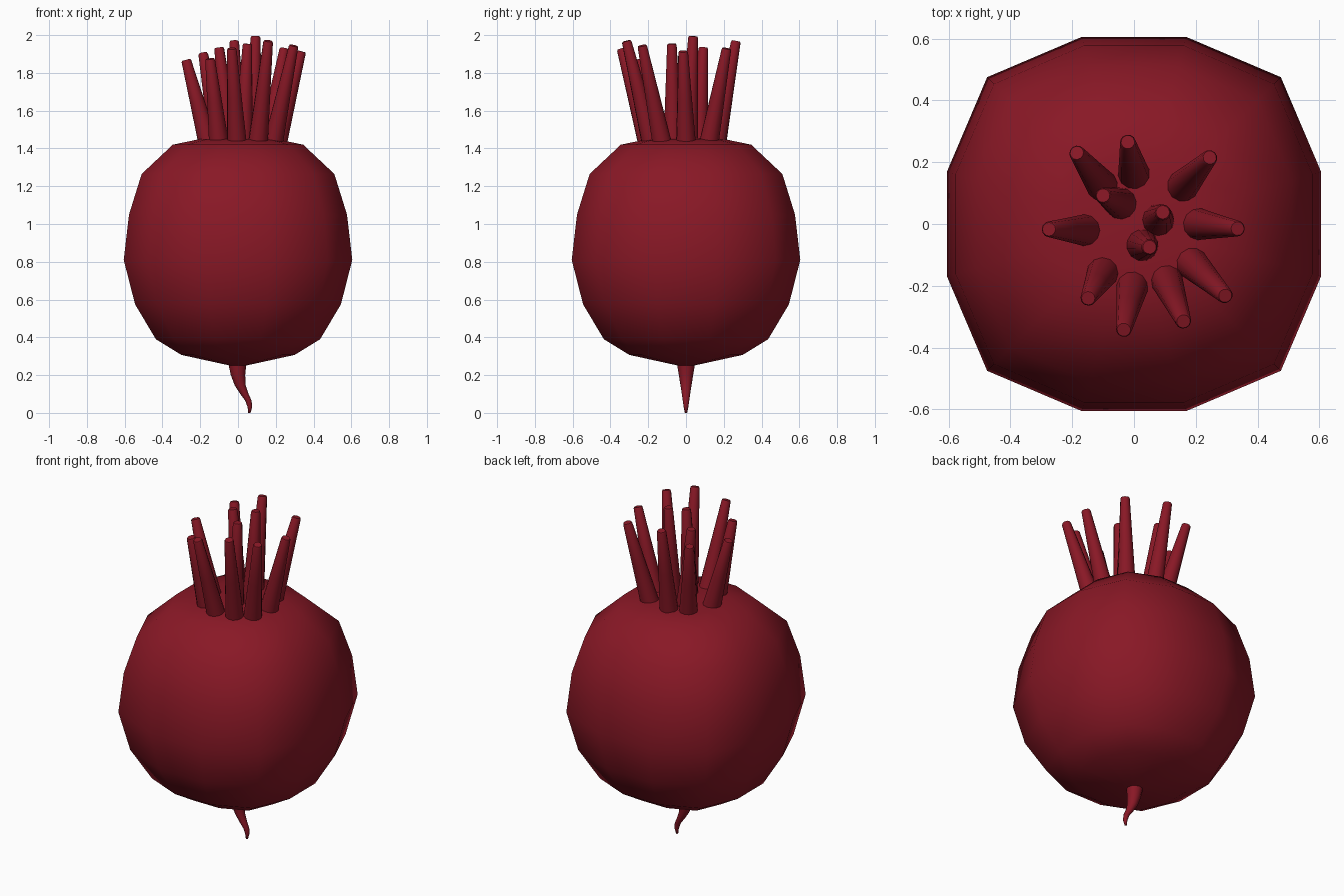
import bpy, math
from mathutils import Vector

if "Cube" in bpy.data.objects:
    bpy.data.objects.remove(bpy.data.objects["Cube"])

mat = bpy.data.materials.new("beet_red")
mat.diffuse_color = (0.25, 0.009, 0.019, 1)
mat.use_nodes = True
mat.node_tree.nodes["Principled BSDF"].inputs["Base Color"].default_value = mat.diffuse_color


def skin(name, rings, angle=180):
    """Join equal-sized point rings into a closed smooth surface."""
    n = len(rings[0])
    verts = [p for r in rings for p in r]
    faces = []
    for i in range(len(rings) - 1):
        for j in range(n):
            k = (j + 1) % n
            faces.append((i * n + j, i * n + k, (i + 1) * n + k, (i + 1) * n + j))
    faces.append(tuple(reversed(range(n))))
    faces.append(tuple(range(len(verts) - n, len(verts))))
    me = bpy.data.meshes.new(name)
    me.from_pydata(verts, [], faces)
    me.materials.append(mat)
    ob = bpy.data.objects.new(name, me)
    bpy.context.collection.objects.link(ob)
    bpy.ops.object.select_all(action='DESELECT')
    ob.select_set(True)
    bpy.context.view_layer.objects.active = ob
    bpy.ops.object.shade_smooth_by_angle(angle=math.radians(angle))
    return ob


def circle(c, r, n=12):
    return [(c[0] + r * math.cos(2 * math.pi * i / n),
             c[1] + r * math.sin(2 * math.pi * i / n), c[2]) for i in range(n)]


# Root body: slightly squared twelve-sided rings
outline = []
for q in range(4):
    c, s = round(math.cos(q * math.pi / 2)), round(math.sin(q * math.pi / 2))
    outline += [(x * c - y * s, x * s + y * c)
                for x, y in ((1, -0.28), (1, 0.28), (0.785, 0.785))]
profile = [(0.04, 0.25), (0.30, 0.307), (0.435, 0.39), (0.545, 0.575), (0.605, 0.81),
           (0.577, 1.05), (0.51, 1.265), (0.345, 1.42), (0.20, 1.45), (0.05, 1.455)]
skin("beet_root", [[(x * r, y * r, z) for x, y in outline] for r, z in profile])

# Curled tail
tail = [(0.06, 0.0, 0.006), (0.063, 0.03, 0.012), (0.055, 0.065, 0.017),
        (0.034, 0.10, 0.022), (0.012, 0.145, 0.029), (0.0, 0.20, 0.038),
        (-0.003, 0.25, 0.046), (-0.003, 0.30, 0.05)]
skin("tail", [circle((x, 0, z), r) for x, z, r in tail])

# Cut stems: base x, y then tip x, y, z
stems = [(-.10, .12, -.185, .23, 1.91), (.0, .16, -.02, .265, 1.975),
         (.155, .12, .245, .215, 1.935), (.205, 0, .335, -.015, 1.92),
         (.185, -.125, .295, -.232, 1.95), (.105, -.18, .16, -.315, 1.975),
         (-.005, -.20, -.033, -.342, 1.935), (-.10, -.155, -.148, -.24, 1.88),
         (-.155, -.02, -.275, -.017, 1.875), (-.04, .065, -.10, .092, 1.94),
         (.078, .012, .093, .038, 2.0), (.026, -.068, .05, -.075, 1.96)]
for i, (bx, by, tx, ty, tz) in enumerate(stems):
    a, b = Vector((bx, by, 1.42)), Vector((tx, ty, tz - 0.006))
    rot = (b - a).to_track_quat('Z', 'Y')
    rings = []
    for t, r in ((0, 0.053), (0.5, 0.039), (0.985, 0.026), (1, 0.022)):
        rings.append([tuple(a.lerp(b, t) + rot @ Vector(p)) for p in circle((0, 0, 0), r)])
    skin(f"stem_{i + 1}", rings, 50)
